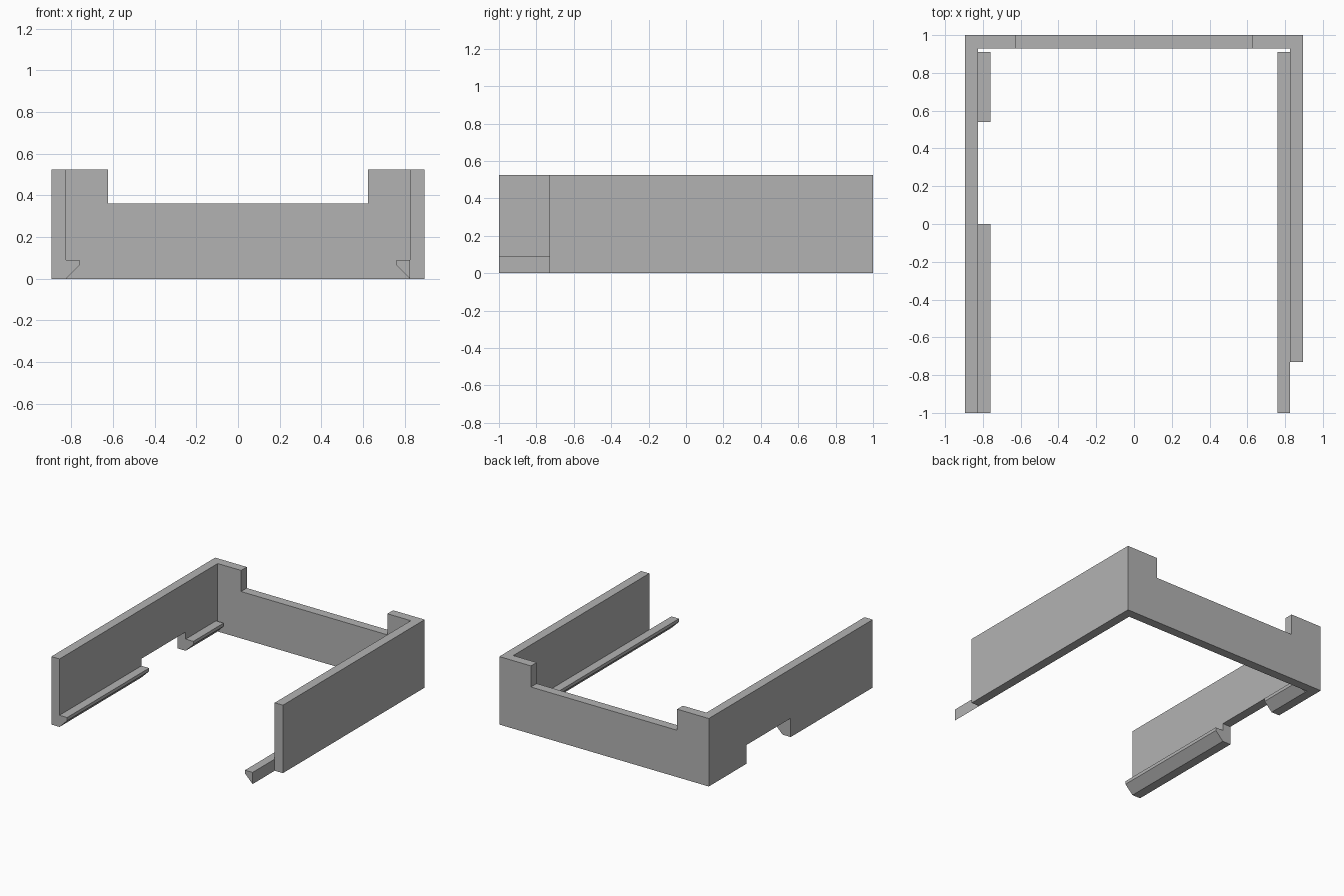
import bpy
import bmesh
from mathutils import Vector

cube = bpy.data.objects.get("Cube")
if cube:
    bpy.data.objects.remove(cube, do_unlink=True)

grey = bpy.data.materials.new("plain grey")
grey.use_nodes = True
colour = (0.45, 0.45, 0.45, 1)
grey.diffuse_color = colour
grey.node_tree.nodes["Principled BSDF"].inputs["Base Color"].default_value = colour

OUT, IN = 0.895, 0.825      # outer and inner faces of the side walls
TOP = 0.525


def prism(name, points, direction):
    """Extrude a closed outline along a direction."""
    bm = bmesh.new()
    face = bm.faces.new([bm.verts.new(p) for p in points])
    ext = bmesh.ops.extrude_face_region(bm, geom=[face])
    moved = [v for v in ext["geom"] if isinstance(v, bmesh.types.BMVert)]
    bmesh.ops.translate(bm, verts=moved, vec=Vector(direction))
    bmesh.ops.recalc_face_normals(bm, faces=bm.faces)
    mesh = bpy.data.meshes.new(name)
    bm.to_mesh(mesh)
    bm.free()
    mesh.materials.append(grey)
    obj = bpy.data.objects.new(name, mesh)
    bpy.context.collection.objects.link(obj)
    return obj


def cut_box(target, x0, x1, y0, y1, z0, z1):
    """Subtract a box from the target."""
    outline = [(x0, y0, z0), (x1, y0, z0), (x1, y1, z0), (x0, y1, z0)]
    cutter = prism("cutter", outline, (0, 0, z1 - z0))
    cutter.hide_render = True
    mod = target.modifiers.new("cut", 'BOOLEAN')
    mod.operation = 'DIFFERENCE'
    mod.solver = 'EXACT'
    mod.object = cutter
    bpy.context.view_layer.objects.active = target
    bpy.ops.object.modifier_apply(modifier=mod.name)
    bpy.data.objects.remove(cutter, do_unlink=True)


def rail(name, side, y0, y1):
    """Ledge with a sloping underside along the foot of a side wall."""
    section = [(IN, 0), (0.76, 0.065), (0.76, 0.09), (IN, 0.09)]
    return prism(name, [(side * x, y0, z) for x, z in section], (0, y1 - y0, 0))


# Three-sided frame, with a shorter left wall
plan = [(-OUT, -1), (-IN, -1), (-IN, 0.93), (IN, 0.93),
        (IN, -0.73), (OUT, -0.73), (OUT, 1), (-OUT, 1)]
frame = prism("wall_frame", [(x, y, 0) for x, y in plan], (0, 0, TOP))

# Lowered middle of the back wall, and opening under the right wall
cut_box(frame, -0.625, 0.625, 0.8, 1.1, 0.362, 0.7)
cut_box(frame, -1, -0.7, 0, 0.54, -0.1, 0.145)

# Rails inside the walls
rail("left_rail", 1, -1, 0.91)
rail("right_front_rail", -1, -1, 0)
rail("right_rear_rail", -1, 0.54, 0.91)
